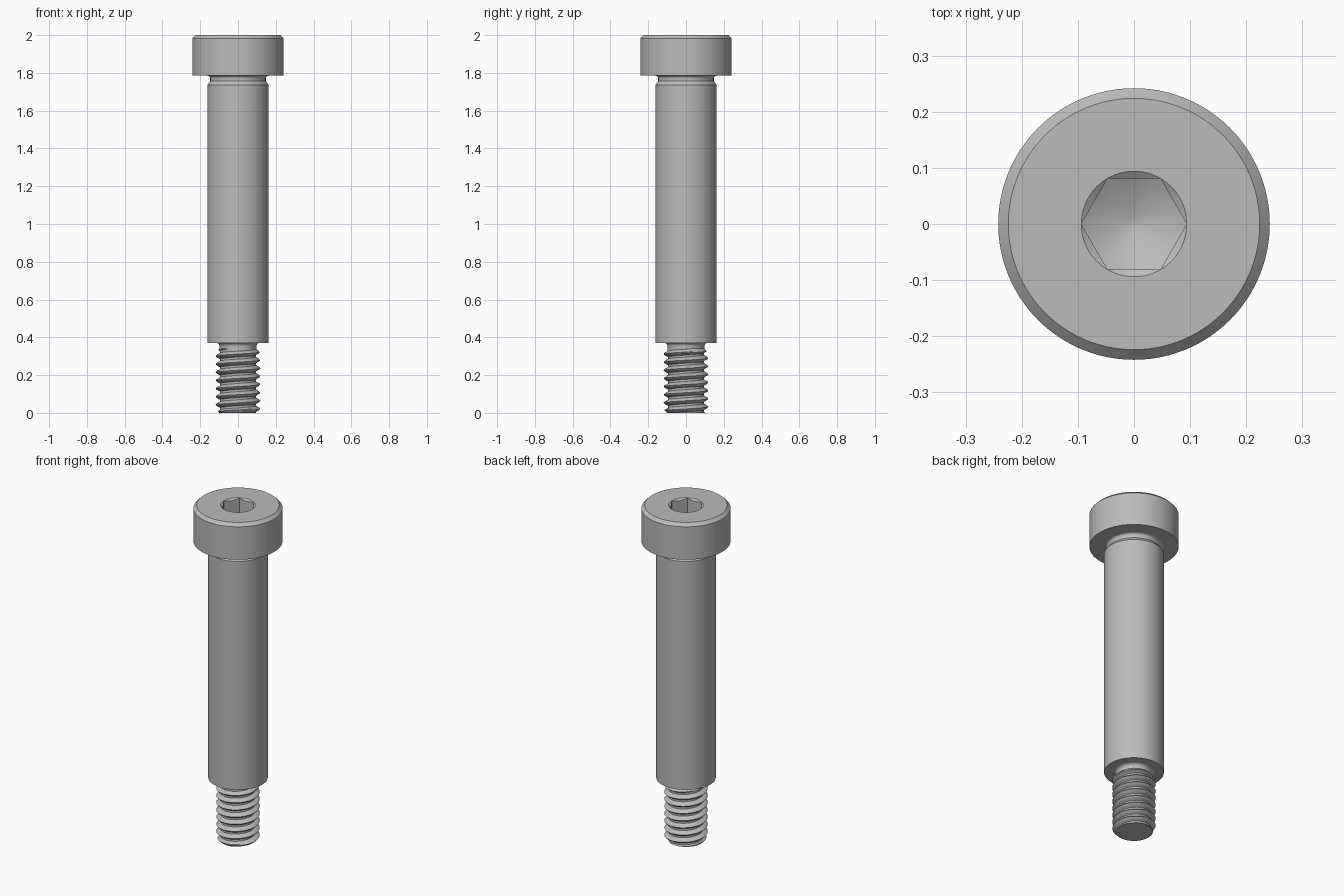
import bpy, bmesh, math

if "Cube" in bpy.data.objects:
    bpy.data.objects.remove(bpy.data.objects["Cube"])

SEG = 96
steel = bpy.data.materials.new("steel_grey")
steel.use_nodes = True
steel.diffuse_color = (0.5, 0.5, 0.5, 1)
steel.node_tree.nodes["Principled BSDF"].inputs["Base Color"].default_value = (0.5, 0.5, 0.5, 1)


def sweep(name, rows, angle=30):
    """Skin rows of functions angle -> (radius, height) around the z axis."""
    bm = bmesh.new()
    grid = []
    for row in rows:
        ring = []
        for i in range(SEG + 1):
            a = math.tau * i / SEG
            r, z = row(a)
            ring.append(bm.verts.new((r * math.cos(a), r * math.sin(a), z)))
        grid.append(ring)
    for low, high in zip(grid, grid[1:]):
        for i in range(SEG):
            bm.faces.new((low[i], low[i + 1], high[i + 1], high[i]))
    bmesh.ops.remove_doubles(bm, verts=bm.verts, dist=1e-5)
    bmesh.ops.dissolve_degenerate(bm, dist=1e-6, edges=bm.edges)
    bmesh.ops.recalc_face_normals(bm, faces=bm.faces)
    mesh = bpy.data.meshes.new(name)
    bm.to_mesh(mesh)
    bm.free()
    mesh.materials.append(steel)
    obj = bpy.data.objects.new(name, mesh)
    bpy.context.collection.objects.link(obj)
    bpy.ops.object.select_all(action='DESELECT')
    obj.select_set(True)
    bpy.context.view_layer.objects.active = obj
    bpy.ops.object.shade_smooth_by_angle(angle=math.radians(angle))
    return obj


def ring(r, z):
    return lambda a: (r, z)


def fillet(r, z, size, start, end, steps=6):
    """Quarter-arc rows around a centre point in the profile plane."""
    angles = [math.radians(start + (end - start) * i / steps) for i in range(steps + 1)]
    return [ring(r + size * math.cos(t), z + size * math.sin(t)) for t in angles]


# Hexagonal socket with a conical lead-in and a drill-point floor
HEX = 0.094


def hex_radius(a):
    sector = math.pi / 3
    return HEX * math.cos(sector / 2) / math.cos(a % sector - sector / 2)


def socket_mouth(a):
    r = hex_radius(a)
    return r, 2 - (HEX - r) * 0.7


def socket_floor(a):
    r = hex_radius(a)
    return r, 1.83 + 0.55 * r


# Head, undercut and shoulder in one turned body
body = [ring(0, 0.37), ring(0.162, 0.37), ring(0.162, 1.737)]
body += [ring(0.147, 1.757), ring(0.147, 1.77)]
body += fillet(0.162, 1.77, 0.015, 180, 90)
body += [ring(0.242, 1.785), ring(0.242, 1.982), ring(0.224, 2), ring(HEX, 2)]
body += [socket_mouth, socket_floor, ring(0.012, 1.837), ring(0, 1.837)]
sweep("head_and_shoulder", body)

# Relief neck flaring into the shoulder
neck = [ring(0, 0.325), ring(0.097, 0.325), ring(0.097, 0.352)]
neck += fillet(0.115, 0.352, 0.018, 180, 90) + [ring(0, 0.37)]
sweep("thread_relief_neck", neck)

# Right-hand helical thread with a chamfered tip
PITCH, ROOT, CREST, TOP = 0.043, 0.095, 0.118, 0.343


def thread_row(k):
    def row(a):
        z = min(max(PITCH * (k / 8 + a / math.tau), 0), TOP)
        phase = (z / PITCH - a / math.tau) % 1
        rise = (0.5 - abs(phase - 0.5) - 0.125) / 0.3
        r = ROOT + (CREST - ROOT) * min(max(rise, 0), 1)
        return min(r, 0.101 + z, ROOT + TOP - z), z
    return row


turns = math.ceil(TOP / PITCH)
thread = [ring(0, 0)] + [thread_row(k) for k in range(-8, turns * 8 + 1)] + [ring(0, TOP)]
sweep("threaded_end", thread)
